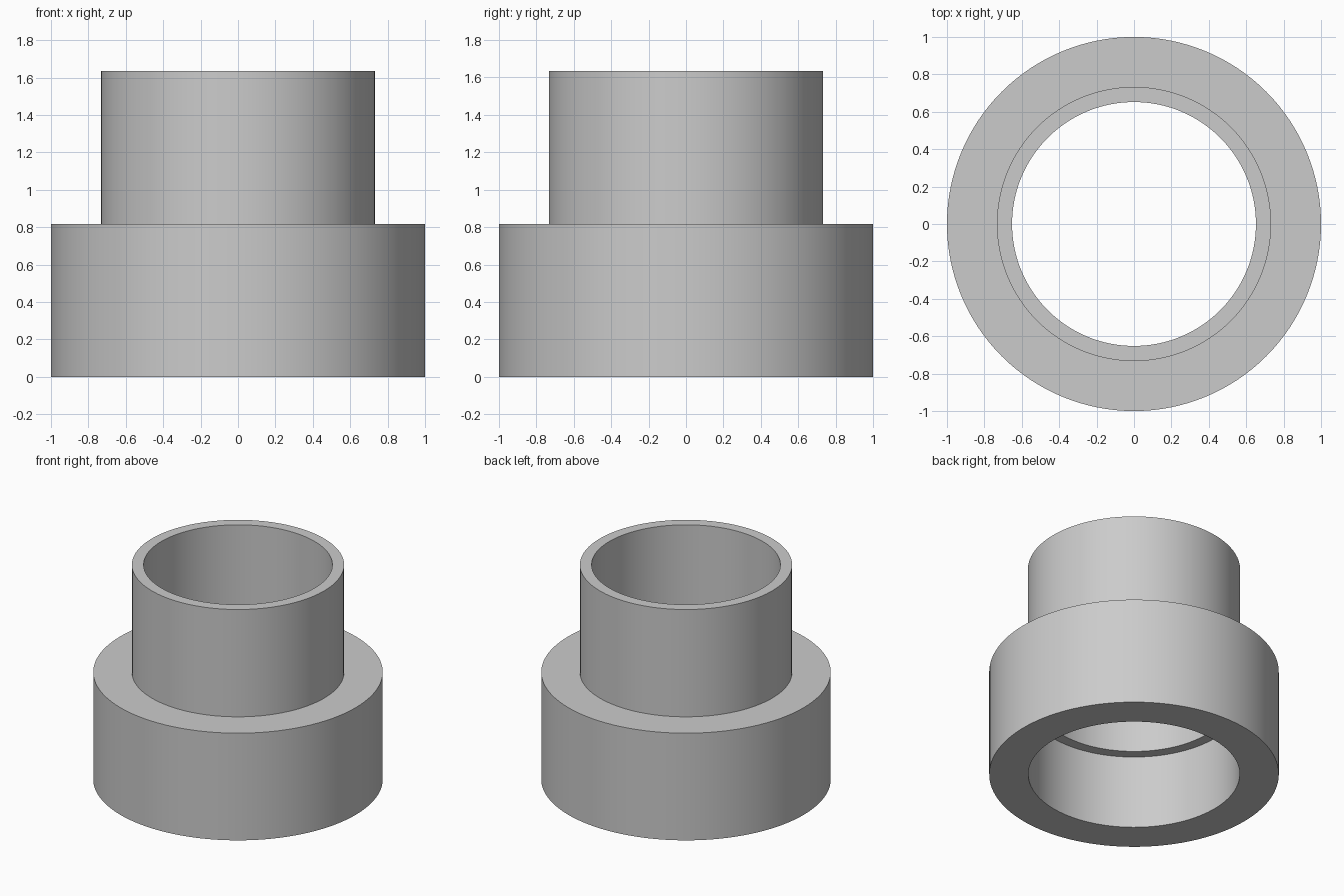
import bpy
import bmesh
from math import tau, cos, sin, radians

cube = bpy.data.objects.get("Cube")
if cube:
    bpy.data.objects.remove(cube, do_unlink=True)

SEGMENTS = 128
OUTER, NECK, SOCKET, BORE = 1.0, 0.733, 0.73, 0.652
SHOULDER, TOP, LEDGE = 0.817, 1.635, 0.56

# Plain grey material
grey = bpy.data.materials.new("plain grey")
grey.use_nodes = True
colour = (0.6, 0.6, 0.6, 1)
grey.diffuse_color = colour
grey.node_tree.nodes["Principled BSDF"].inputs["Base Color"].default_value = colour


def lathe(name, profile):
    """Revolve a closed (radius, height) profile around z."""
    bm = bmesh.new()
    rings = []
    for i in range(SEGMENTS):
        a = tau * i / SEGMENTS
        rings.append([bm.verts.new((r * cos(a), r * sin(a), z)) for r, z in profile])
    for i, ring in enumerate(rings):
        following = rings[(i + 1) % SEGMENTS]
        for j in range(len(profile)):
            k = (j + 1) % len(profile)
            bm.faces.new((ring[j], following[j], following[k], ring[k]))
    bmesh.ops.recalc_face_normals(bm, faces=bm.faces)
    mesh = bpy.data.meshes.new(name)
    bm.to_mesh(mesh)
    bm.free()
    mesh.materials.append(grey)
    obj = bpy.data.objects.new(name, mesh)
    bpy.context.collection.objects.link(obj)
    return obj


# Stepped collar: wide base, narrow neck, socket below and bore through
collar = lathe("stepped_collar", [
    (SOCKET, 0), (OUTER, 0), (OUTER, SHOULDER), (NECK, SHOULDER),
    (NECK, TOP), (BORE, TOP), (BORE, LEDGE), (SOCKET, LEDGE),
])

# Smooth round walls with crisp rims
bpy.ops.object.select_all(action="DESELECT")
collar.select_set(True)
bpy.context.view_layer.objects.active = collar
bpy.ops.object.shade_smooth_by_angle(angle=radians(30))
